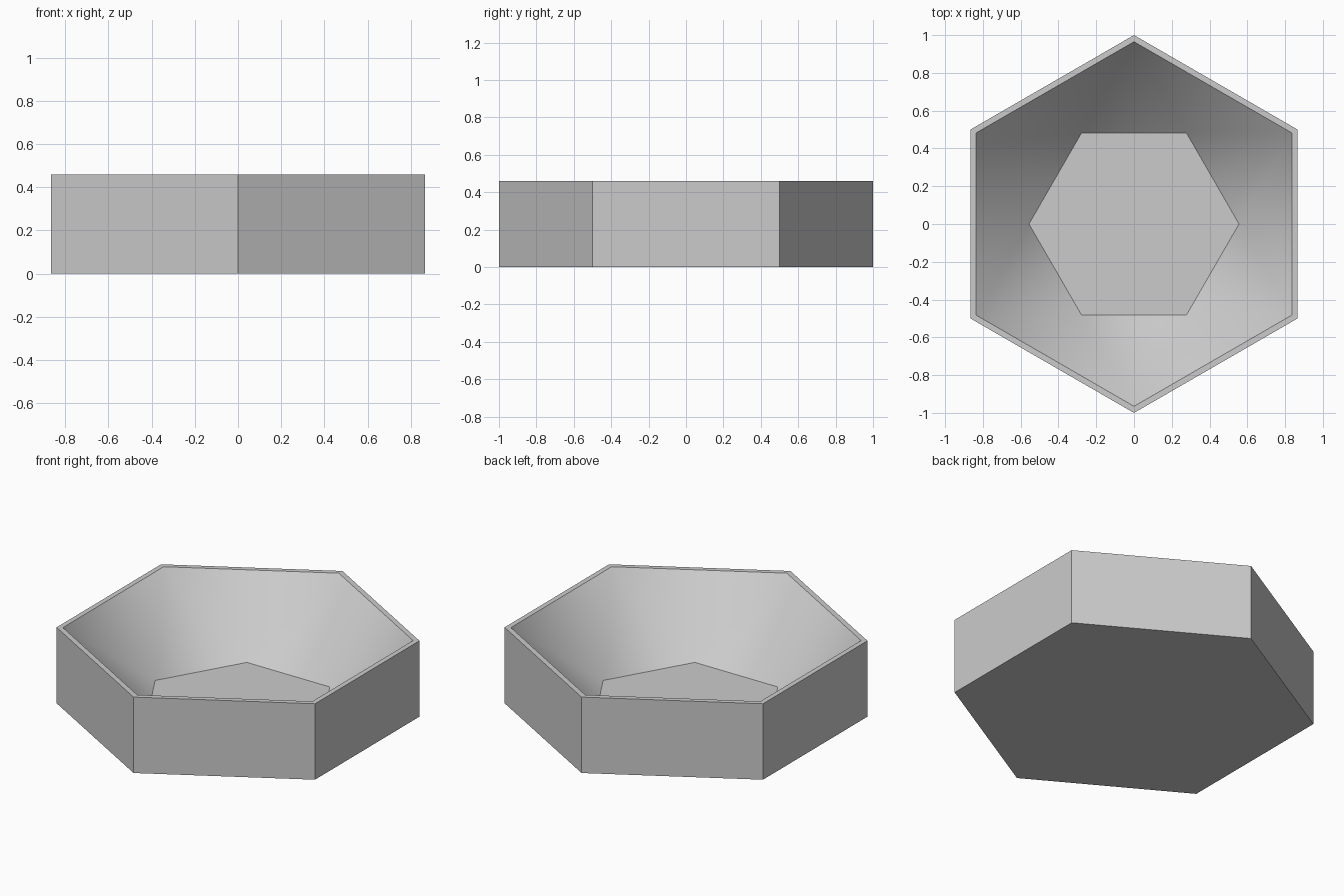
import bpy
import bmesh
from math import cos, sin, radians

cube = bpy.data.objects.get("Cube")
if cube:
    bpy.data.objects.remove(cube, do_unlink=True)

HEIGHT, FLOOR_Z = 0.46, 0.03
RIM_OUT, RIM_IN, FLOOR_R = 1.0, 0.965, 0.556

# Plain grey material
grey = bpy.data.materials.new("plain grey")
grey.use_nodes = True
colour = (0.6, 0.6, 0.6, 1)
grey.diffuse_color = colour
grey.node_tree.nodes["Principled BSDF"].inputs["Base Color"].default_value = colour

bm = bmesh.new()


def hexagon(radius, z, start):
    """Ring of six vertices, counter-clockwise from the start angle."""
    angles = [radians(start + 60 * i) for i in range(6)]
    return [bm.verts.new((radius * cos(a), radius * sin(a), z)) for a in angles]


base = hexagon(RIM_OUT, 0, 30)
rim_outer = hexagon(RIM_OUT, HEIGHT, 30)
rim_inner = hexagon(RIM_IN, HEIGHT, 30)
floor = hexagon(FLOOR_R, FLOOR_Z, 0)

# Underside and inner floor
bm.faces.new(base[::-1])
bm.faces.new(floor)

for i in range(6):
    j = (i + 1) % 6
    # Outer wall and flat rim
    bm.faces.new((base[i], base[j], rim_outer[j], rim_outer[i]))
    bm.faces.new((rim_outer[i], rim_outer[j], rim_inner[j], rim_inner[i]))
    # Faceted bowl twisting from the rim to the turned floor, shaded softly
    for tri in ((rim_inner[i], rim_inner[j], floor[j]),
                (rim_inner[i], floor[j], floor[i])):
        bm.faces.new(tri).smooth = True

# Keep every fold crisp except those inside the bowl
for edge in bm.edges:
    edge.smooth = all(f.smooth for f in edge.link_faces)

mesh = bpy.data.meshes.new("hexagonal_bowl")
bm.to_mesh(mesh)
bm.free()
mesh.materials.append(grey)
bowl = bpy.data.objects.new("hexagonal_bowl", mesh)
bpy.context.collection.objects.link(bowl)
